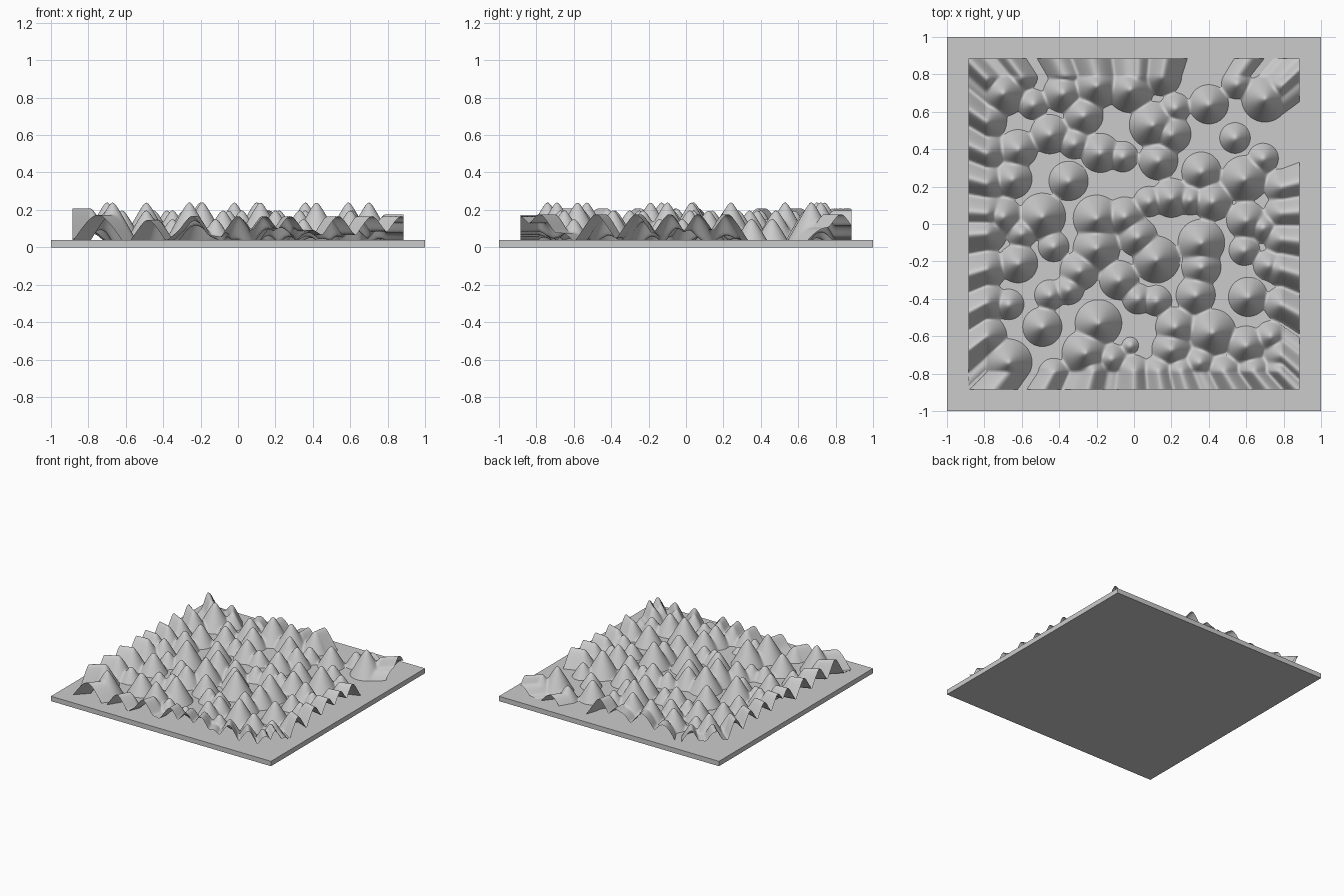
import bpy, bmesh, math

if "Cube" in bpy.data.objects:
    bpy.data.objects.remove(bpy.data.objects["Cube"])

HALF = 0.885     # half width of the terrain sheet
INNER = 0.79     # outside this the border heights are dragged outwards
TOP = 0.04       # top of the base slab

# Bump centres (x, y) grouped by foot radius
large = [(-.70, .70), (-.20, .74), (-.02, .72), (.10, .53), (.70, .67), (.59, .24),
         (-.20, .03), (-.49, .04), (.12, -.19), (-.20, -.13), (-.19, -.53),
         (-.26, -.69), (-.67, -.74), (.42, -.58), (.36, -.10)]
medium = [(-.37, .84), (-.38, .70), (-.45, .48), (-.62, .40), (-.27, .58), (.20, .48),
          (.40, .64), (-.65, .24), (-.35, .23), (-.18, .38), (.13, .34), (.36, .28),
          (.20, .14), (.42, .12), (.02, -.07), (-.05, .04), (-.29, -.25), (-.62, -.21),
          (.36, -.23), (.33, -.38), (-.08, -.30), (-.49, -.55), (.61, -.39), (.22, -.55),
          (.20, -.67), (.60, -.65), (.15, .79), (-.70, .04), (.60, .02)]
small = [(-.54, .64), (-.32, .43), (.22, .62), (.54, .46), (-.06, .36), (.69, .35),
         (.30, .13), (.08, .12), (-.60, -.05), (-.43, -.12), (.59, -.14), (.72, -.22),
         (.02, -.40), (.12, -.41), (-.45, -.38), (-.67, -.43), (-.35, -.35), (.55, .75),
         (.69, -.02), (-.12, -.72), (-.43, -.80), (.35, -.74), (.73, -.60)]
bumps = [(x, y, .125) for x, y in large]
bumps += [(x, y, .105) for x, y in medium]
bumps += [(x, y, .082) for x, y in small]
bumps.append((-.02, -.65, .045))
# Bumps along the four borders
bumps += [(-INNER, y, .11) for y in (-.60, -.42, -.24, -.05, .06, .22, .38, .55, .78)]
bumps += [(INNER, y, .095) for y in (-.70, -.43, -.24, -.08, .06, .20, .74)]
bumps += [(x, -INNER, .09) for x in (-.22, 0, .13, .25, .48, .64, .78)]
bumps += [(x, INNER, .085) for x in (-.60, -.20, .02)]


def height(x, y):
    """Softly blended pointed mounds, sinking into the slab between them."""
    m = max(abs(x), abs(y))
    if m > INNER:
        x, y = x * INNER / m, y * INNER / m
    total = 0.0
    for bx, by, r in bumps:
        t = math.hypot(x - bx, y - by) / r
        if t > 1.6:
            continue
        e = .12 + 3.5 * (.125 - r)
        full = math.sqrt(1 + e * e)
        shape = (full - math.sqrt(t * t + e * e)) / (full - e)
        peak = .2 * (r / .125) ** 1.4
        total += math.exp(peak * shape / .011)
    h = .011 * math.log(total) if total > 0 else -.02
    return TOP + max(-.02, h)


# Flat base slab
bpy.ops.mesh.primitive_cube_add(size=1, location=(0, 0, TOP / 2))
slab = bpy.context.object
slab.name = "base_slab"
slab.scale = (2, 2, TOP)

# Open terrain sheet
bm = bmesh.new()
bmesh.ops.create_grid(bm, x_segments=200, y_segments=200, size=HALF)
for v in bm.verts:
    v.co.z = height(v.co.x, v.co.y)
for f in bm.faces:
    f.smooth = True
mesh = bpy.data.meshes.new("terrain")
bm.to_mesh(mesh)
bm.free()
terrain = bpy.data.objects.new("terrain", mesh)
bpy.context.collection.objects.link(terrain)
